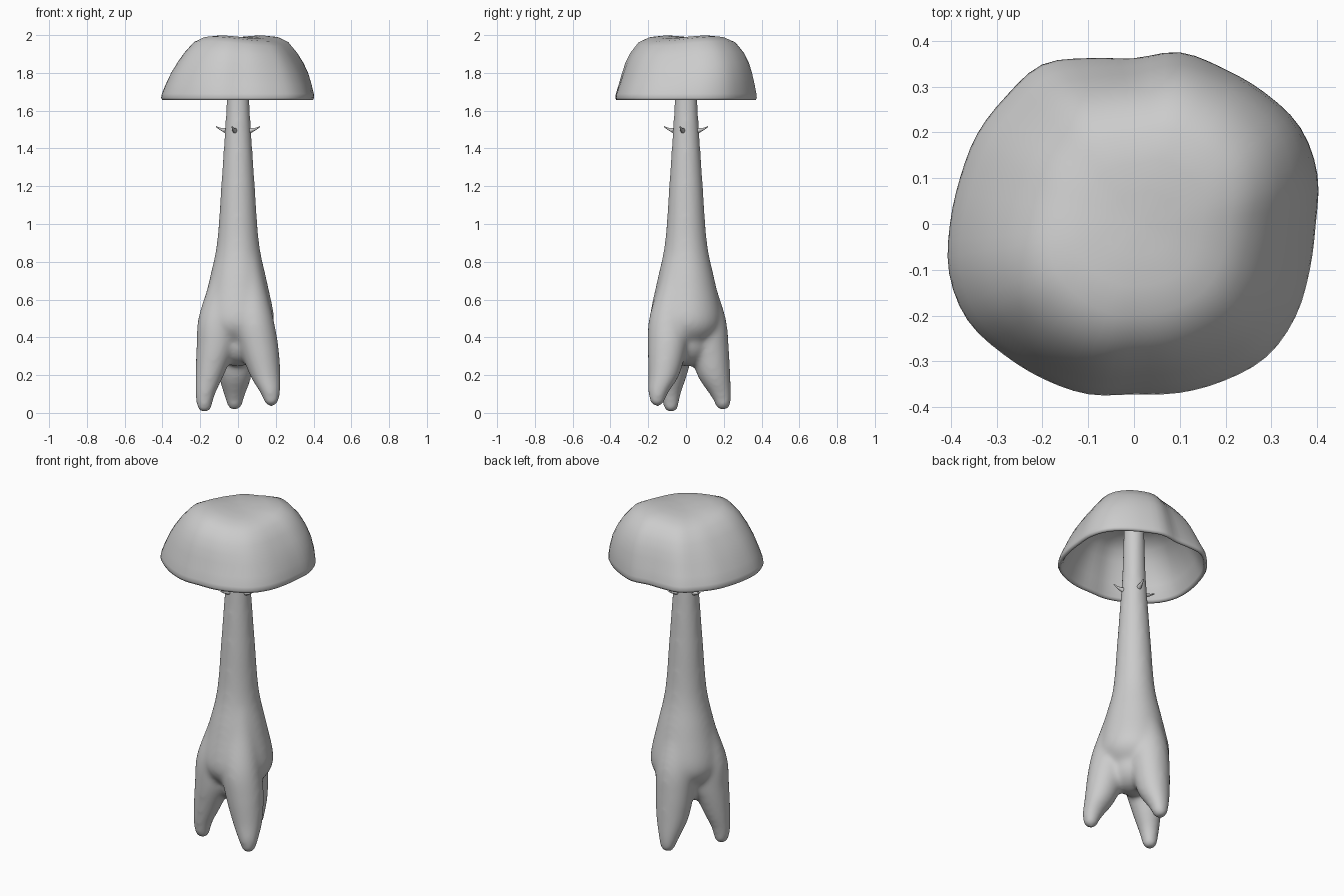
import bpy, bmesh, math
from math import sin, cos, pi, radians

if "Cube" in bpy.data.objects:
    bpy.data.objects.remove(bpy.data.objects["Cube"])


def ring(bm, pts):
    return [bm.verts.new(p) for p in pts]


def bridge(bm, rings):
    # join successive rings with quads and close both ends
    n = len(rings[0])
    for a, b in zip(rings, rings[1:]):
        for i in range(n):
            j = (i + 1) % n
            bm.faces.new((a[i], a[j], b[j], b[i]))
    bm.faces.new(rings[0])
    bm.faces.new(rings[-1][::-1])


def spline(p0, p1, p2, p3, u):
    return p1 + .5 * u * (p2 - p0 + u * (2 * p0 - 5 * p1 + 4 * p2 - p3
                          + u * (3 * (p1 - p2) + p3 - p0)))


def limb(bm, path, n=32, sub=5):
    # tapered round limb along (x, y, z, r) points, with a round lower tip
    ext = [path[0]] + path + [path[-1]]
    smooth = [[spline(*q, k / sub) for q in zip(*ext[i:i + 4])]
              for i in range(len(path) - 1) for k in range(sub)] + [path[-1]]
    x, y, z, r = path[-1]
    tip = [(x, y, z - r * sin(radians(a)), r * cos(radians(a))) for a in (20, 40, 60, 78)]
    bridge(bm, [ring(bm, [(px + pr * cos(2 * pi * i / n), py + pr * sin(2 * pi * i / n), pz)
                          for i in range(n)]) for px, py, pz, pr in smooth + tip])


def finish(bm, name):
    bmesh.ops.recalc_face_normals(bm, faces=bm.faces)
    for f in bm.faces:
        f.smooth = True
    me = bpy.data.meshes.new(name)
    bm.to_mesh(me)
    bm.free()
    ob = bpy.data.objects.new(name, me)
    bpy.context.collection.objects.link(ob)
    return ob


# Stem with three root-like legs, fused into one smooth skin
bm = bmesh.new()
limb(bm, [(0, 0, 1.95, .055), (0, 0, 1.65, .062), (0, 0, 1.5, .07), (0, 0, 1.2, .09),
          (0, 0, .9, .112), (0, 0, .7, .153), (0, 0, .52, .19), (0, 0, .44, .18), (0, 0, .38, .135)])
limb(bm, [(-.02, -.01, .9, .085), (-.06, -.028, .7, .09), (-.103, -.05, .5, .108),
          (-.117, -.058, .35, .103), (-.15, -.07, .2, .076), (-.173, -.08, .1, .053),
          (-.178, -.08, .042, .042)])
limb(bm, [(.015, -.015, .9, .085), (.05, -.05, .7, .09), (.08, -.088, .5, .108),
          (.11, -.098, .35, .105), (.144, -.117, .2, .082), (.167, -.143, .12, .058),
          (.176, -.152, .075, .043)])
limb(bm, [(0, .02, .9, .085), (-.005, .06, .7, .09), (-.01, .103, .5, .108),
          (-.013, .122, .35, .105), (-.015, .147, .2, .088), (-.018, .182, .1, .058),
          (-.018, .195, .056, .044)])
stem = finish(bm, "stem_with_legs")
m = stem.modifiers.new("fuse", 'REMESH')
m.mode = 'VOXEL'
m.voxel_size = .011
m.use_smooth_shade = True
m = stem.modifiers.new("soften", 'SMOOTH')
m.factor = .5
m.iterations = 26

# Cap: wavy outline (radius every 15 degrees), hollow underneath
outline = [.397, .415, .42, .405, .392, .388, .362, .375, .402, .395, .395, .393,
           .402, .418, .42, .403, .392, .385, .372, .382, .395, .41, .407, .397]


def radius(t):
    f = t / (2 * pi) * 24
    i = int(f)
    return spline(*[outline[(i + k) % 24] for k in (-1, 0, 1, 2)], f - i)


# (z, radius fraction along x, radius fraction along y)
outer = [(1.988, .04, .04), (1.989, .18, .18), (1.99, .33, .36), (1.98, .48, .53),
         (1.955, .60, .67), (1.90, .715, .785), (1.85, .80, .85), (1.80, .873, .895),
         (1.74, .94, .945), (1.69, .99, .99), (1.668, 1, 1), (1.656, .985, .985)]
inner = [(1.656, .955, .955), (1.668, .935, .935), (1.74, .875, .88), (1.80, .81, .83),
         (1.85, .73, .78), (1.90, .64, .71), (1.935, .53, .59), (1.955, .4, .43),
         (1.962, .2, .2), (1.963, .04, .04)]
N = 72
bm = bmesh.new()
rings = []
for z, fx, fy in outer + inner:
    pts = []
    for i in range(N):
        t = 2 * pi * i / N
        h = max(0, (z - 1.68) / .32)
        # fuller shoulders on one diagonal, most at the back right
        full = .025 * sin(2 * t) + .04 * max(0, cos(t - pi / 4)) ** 3
        r = radius(t) * (fx * cos(t) ** 2 + fy * sin(t) ** 2) * (1 + full * 4 * h * (1 - .75 * h))
        # slight lean and shallow dents on the upper surface
        dent = .018 * h * fx * fx * (1 - fx) * 6 * sin(2 * t)
        pts.append((r * cos(t) + .015 * h, r * sin(t), min(z + dent, 2.0)))
    rings.append(ring(bm, pts))
bridge(bm, rings)
finish(bm, "cap")

# Four small upturned thorns around the neck
for k in range(4):
    a = radians(-105 + 90 * k)
    bm = bmesh.new()
    rings = []
    for d, z, w, h in [(.05, 1.492, .016, .02), (.072, 1.495, .012, .013),
                       (.095, 1.502, .008, .007), (.12, 1.515, .003, .003)]:
        pts = []
        for i in range(8):
            s = w * cos(pi * i / 4)
            pts.append((d * cos(a) - s * sin(a), d * sin(a) + s * cos(a), z + h * sin(pi * i / 4)))
        rings.append(ring(bm, pts))
    bridge(bm, rings)
    finish(bm, f"neck_thorn_{k + 1}")
